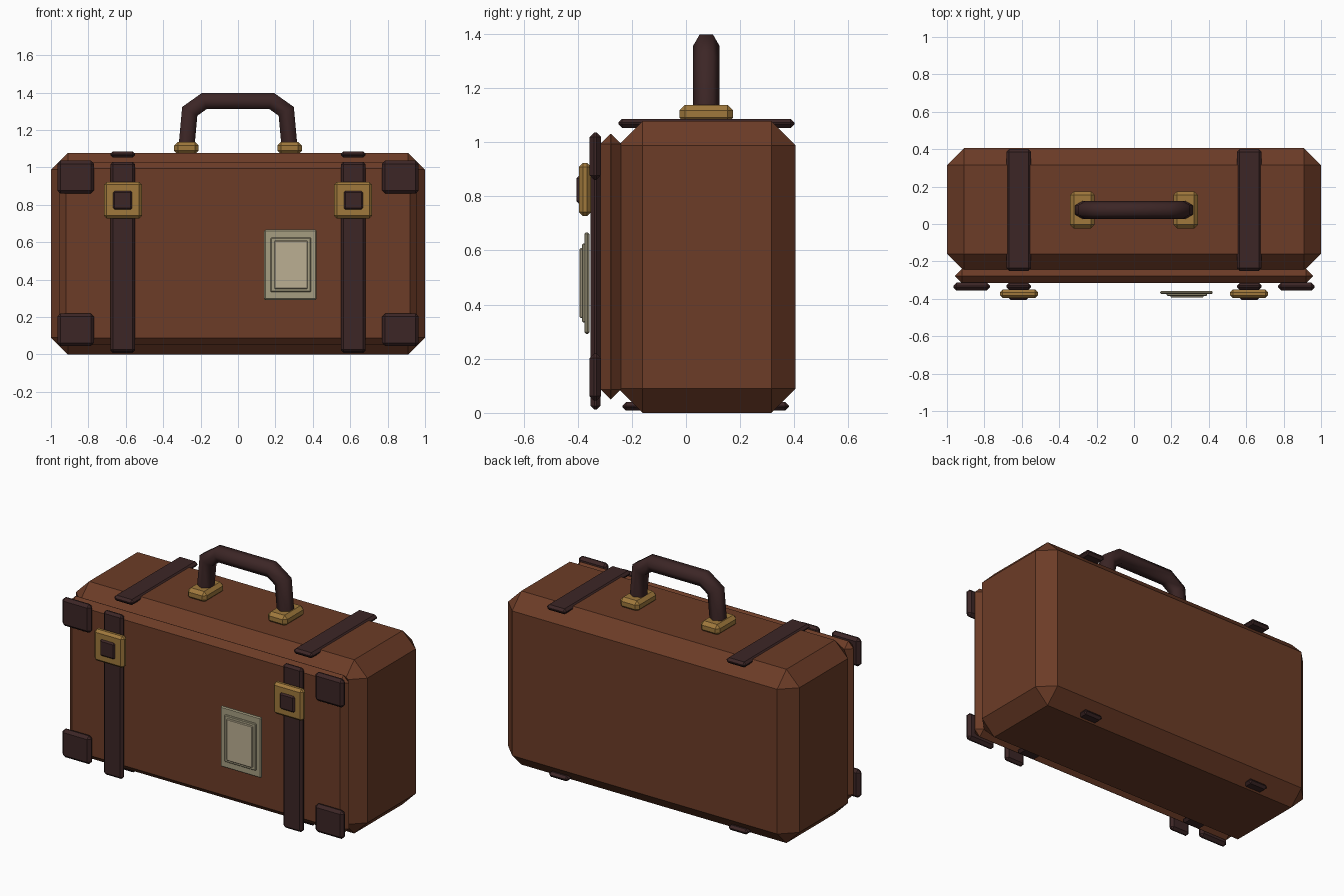
import bpy, bmesh
from math import sin, cos, radians
from mathutils import Vector

cube = bpy.data.objects.get("Cube")
if cube:
    bpy.data.objects.remove(cube, do_unlink=True)


def material(name, r, g, b):
    m = bpy.data.materials.new(name)
    m.use_nodes = True
    m.diffuse_color = (r, g, b, 1)
    m.node_tree.nodes["Principled BSDF"].inputs["Base Color"].default_value = (r, g, b, 1)
    return m


leather = material("brown leather", 0.15, 0.045, 0.02)
dark = material("dark leather", 0.045, 0.019, 0.019)
brass = material("brass", 0.35, 0.19, 0.045)
frame_paper = material("label frame", 0.38, 0.34, 0.22)
paper = material("label paper", 0.50, 0.43, 0.29)


def add_object(name, bm, mat):
    mesh = bpy.data.meshes.new(name)
    bm.normal_update()
    bm.to_mesh(mesh)
    bm.free()
    mesh.materials.append(mat)
    obj = bpy.data.objects.new(name, mesh)
    bpy.context.collection.objects.link(obj)
    return obj


def box(name, mat, x, y, z, chamfer):
    """Chamfered box from (min, max) pairs."""
    bm = bmesh.new()
    bmesh.ops.create_cube(bm, size=1)
    for v in bm.verts:
        v.co = Vector([(a + b) / 2 + c * (b - a) for c, (a, b) in zip(v.co, (x, y, z))])
    bmesh.ops.bevel(bm, geom=bm.edges[:], offset=chamfer, segments=1,
                    affect='EDGES', clamp_overlap=True)
    return add_object(name, bm, mat)


def pair(name, mat, x, y, z, chamfer):
    """Same box on both sides of the case."""
    box("left_" + name, mat, x, y, z, chamfer)
    box("right_" + name, mat, (-x[1], -x[0]), y, z, chamfer)


# Case body and front lid
box("case_body", leather, (-1, 1), (-0.25, 0.405), (0, 1.078), 0.09)
box("front_lid", leather, (-0.957, 0.957), (-0.316, -0.24), (0.05, 1.03), 0.037)

# Straps over the top, underneath and down the front
strap_x = (0.55, 0.683)
pair("top_strap", dark, strap_x, (-0.25, 0.4), (1.052, 1.086), 0.014)
pair("bottom_strap", dark, strap_x, (-0.235, 0.38), (0.008, 0.04), 0.014)
pair("front_strap", dark, strap_x, (-0.352, -0.316), (0.012, 1.03), 0.014)

# Buckles with a dark centre
pair("buckle", brass, (0.513, 0.717), (-0.396, -0.35), (0.727, 0.923), 0.015)
pair("buckle_centre", dark, (0.565, 0.669), (-0.405, -0.37), (0.773, 0.876), 0.01)

# Corner guards
pair("upper_corner_guard", dark, (0.77, 0.966), (-0.356, -0.314), (0.86, 1.036), 0.017)
pair("lower_corner_guard", dark, (0.77, 0.966), (-0.356, -0.314), (0.045, 0.22), 0.017)

# Stepped label plate
box("label_frame", frame_paper, (0.14, 0.42), (-0.375, -0.357), (0.292, 0.667), 0.006)
box("label_step", frame_paper, (0.175, 0.39), (-0.384, -0.37), (0.334, 0.625), 0.004)
box("label_paper", paper, (0.195, 0.372), (-0.393, -0.378), (0.35, 0.608), 0.004)

# Handle mounts
pair("handle_mount", brass, (0.21, 0.342), (-0.024, 0.174), (1.07, 1.137), 0.02)


def handle(path, y, radius):
    """Six-sided tube along a path of (x, z) points, mitred at the bends."""
    bm = bmesh.new()
    pts = [Vector((x, 0, z)) for x, z in path]
    rings = []
    for i, p in enumerate(pts):
        before = (p - pts[max(i - 1, 0)]).normalized()
        after = (pts[min(i + 1, len(pts) - 1)] - p).normalized()
        along = (before + after).normalized()
        across = Vector((-along.z, 0, along.x))
        mitre = 1 / max(along.dot(before), along.dot(after))
        ring = []
        for k in range(6):
            a = radians(60 * k)
            co = p + across * (radius * sin(a) * mitre)
            ring.append(bm.verts.new((co.x, y + radius * cos(a), co.z)))
        rings.append(ring)
    for r, s in zip(rings, rings[1:]):
        for k in range(6):
            bm.faces.new((r[k], r[k - 1], s[k - 1], s[k]))
    bm.faces.new(rings[0])
    bm.faces.new(rings[-1][::-1])
    bmesh.ops.recalc_face_normals(bm, faces=bm.faces[:])
    return add_object("handle", bm, dark)


half = [(-0.277, 1.09), (-0.258, 1.3), (-0.18, 1.355)]
grip = handle(half + [(-x, z) for x, z in reversed(half)], 0.075, 0.049)
bpy.context.view_layer.objects.active = grip
grip.select_set(True)
bpy.ops.object.shade_smooth_by_angle(angle=radians(65))
